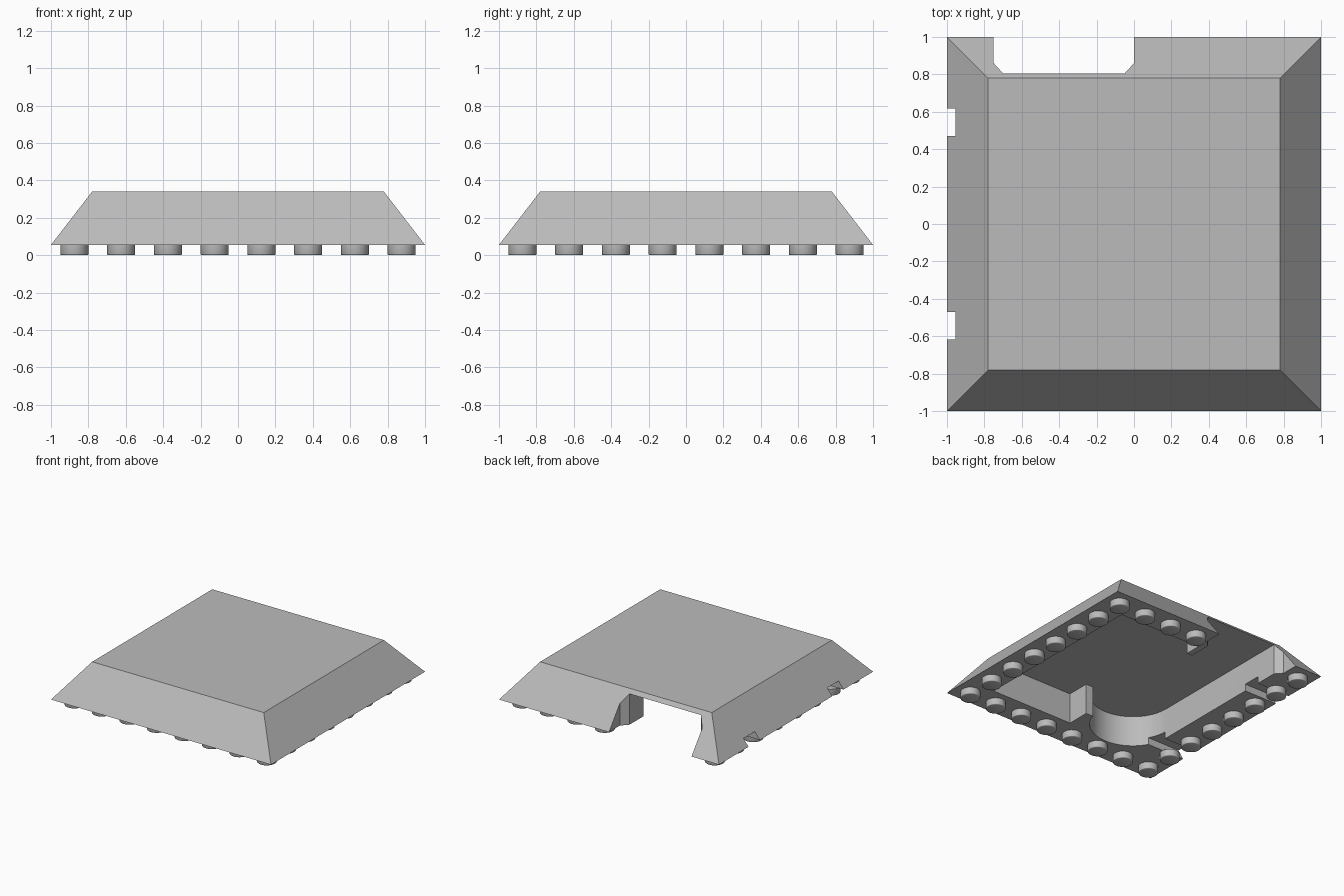
import bpy, bmesh, math

if "Cube" in bpy.data.objects:
    bpy.data.objects.remove(bpy.data.objects["Cube"], do_unlink=True)

BASE, TOP, CEILING = 0.055, 0.34, 0.308

grey = bpy.data.materials.new("light_grey")
grey.use_nodes = True
grey.diffuse_color = (0.5, 0.5, 0.5, 1)
grey.node_tree.nodes["Principled BSDF"].inputs["Base Color"].default_value = (0.5, 0.5, 0.5, 1)


def prism(name, outline, z0, z1, top_scale=1.0):
    """Solid from a counter-clockwise outline, optionally tapered."""
    bm = bmesh.new()
    low = [bm.verts.new((x, y, z0)) for x, y in outline]
    high = [bm.verts.new((x * top_scale, y * top_scale, z1)) for x, y in outline]
    bm.faces.new(low[::-1])
    bm.faces.new(high)
    for i in range(len(low)):
        j = (i + 1) % len(low)
        bm.faces.new((low[i], low[j], high[j], high[i]))
    bmesh.ops.recalc_face_normals(bm, faces=bm.faces)
    mesh = bpy.data.meshes.new(name)
    bm.to_mesh(mesh)
    bm.free()
    mesh.materials.append(grey)
    obj = bpy.data.objects.new(name, mesh)
    bpy.context.collection.objects.link(obj)
    return obj


def rect(x0, x1, y0, y1):
    return [(x0, y0), (x1, y0), (x1, y1), (x0, y1)]


def cut(target, cutter):
    cutter.hide_render = True
    mod = target.modifiers.new("cut", 'BOOLEAN')
    mod.operation = 'DIFFERENCE'
    mod.solver = 'EXACT'
    mod.object = cutter
    bpy.context.view_layer.objects.active = target
    bpy.ops.object.modifier_apply(modifier=mod.name)
    bpy.data.objects.remove(cutter, do_unlink=True)


# Tapered roof shell
shell = prism("roof_shell", rect(-1, 1, -1, 1), BASE, TOP, 0.78)

# Hollow: square bay, round-ended channel and chamfered rear opening
radius, cx, cy = 0.325, -0.375, -0.46
arc = []
for i in range(25):
    a = math.radians(180 + 162 * i / 24)
    arc.append((cx + radius * math.cos(a), cy + radius * math.sin(a)))
hollow = [(0.75, -0.75), (0.75, 0.75), (0, 0.75), (0, 0.62), (-0.05, 0.62),
          (-0.05, 0.805), (0, 0.86), (0, 1.1), (-0.75, 1.1), (-0.75, 0.86),
          (-0.7, 0.805)] + arc + [(0, arc[-1][1]), (0, -0.75)]
cut(shell, prism("hollow_cutter", hollow, -0.1, CEILING))

# Two low slots through the right wall
for side in (-1, 1):
    y0, y1 = sorted((side * 0.47, side * 0.617))
    cut(shell, prism("slot_cutter", rect(-1.1, -0.6, y0, y1), -0.1, 0.113))


# Round studs under the rim, left out across the rear opening
def stud_mesh():
    bm = bmesh.new()
    bmesh.ops.create_cone(bm, cap_ends=True, segments=32, radius1=0.075,
                          radius2=0.075, depth=BASE)
    rim = [e for e in bm.edges if all(v.co.z < 0 for v in e.verts)]
    bmesh.ops.bevel(bm, geom=rim, offset=0.006, segments=2, affect='EDGES', profile=0.5)
    mesh = bpy.data.meshes.new("stud")
    bm.to_mesh(mesh)
    bm.free()
    mesh.materials.append(grey)
    for p in mesh.polygons:
        p.use_smooth = abs(p.normal.z) < 0.95
    mesh.set_sharp_from_angle(angle=math.radians(50))
    return mesh


mesh = stud_mesh()
for i in range(8):
    for j in range(8):
        x, y = (i - 3.5) * 0.25, (j - 3.5) * 0.25
        on_rim = i in (0, 7) or j in (0, 7)
        in_opening = j == 7 and -0.75 < x < 0
        if on_rim and not in_opening:
            stud = bpy.data.objects.new("stud", mesh)
            stud.location = (x, y, BASE / 2)
            bpy.context.collection.objects.link(stud)

# Smooth only the curved inner wall
bpy.ops.object.select_all(action='DESELECT')
shell.select_set(True)
bpy.context.view_layer.objects.active = shell
bpy.ops.object.shade_smooth_by_angle(angle=math.radians(20))
